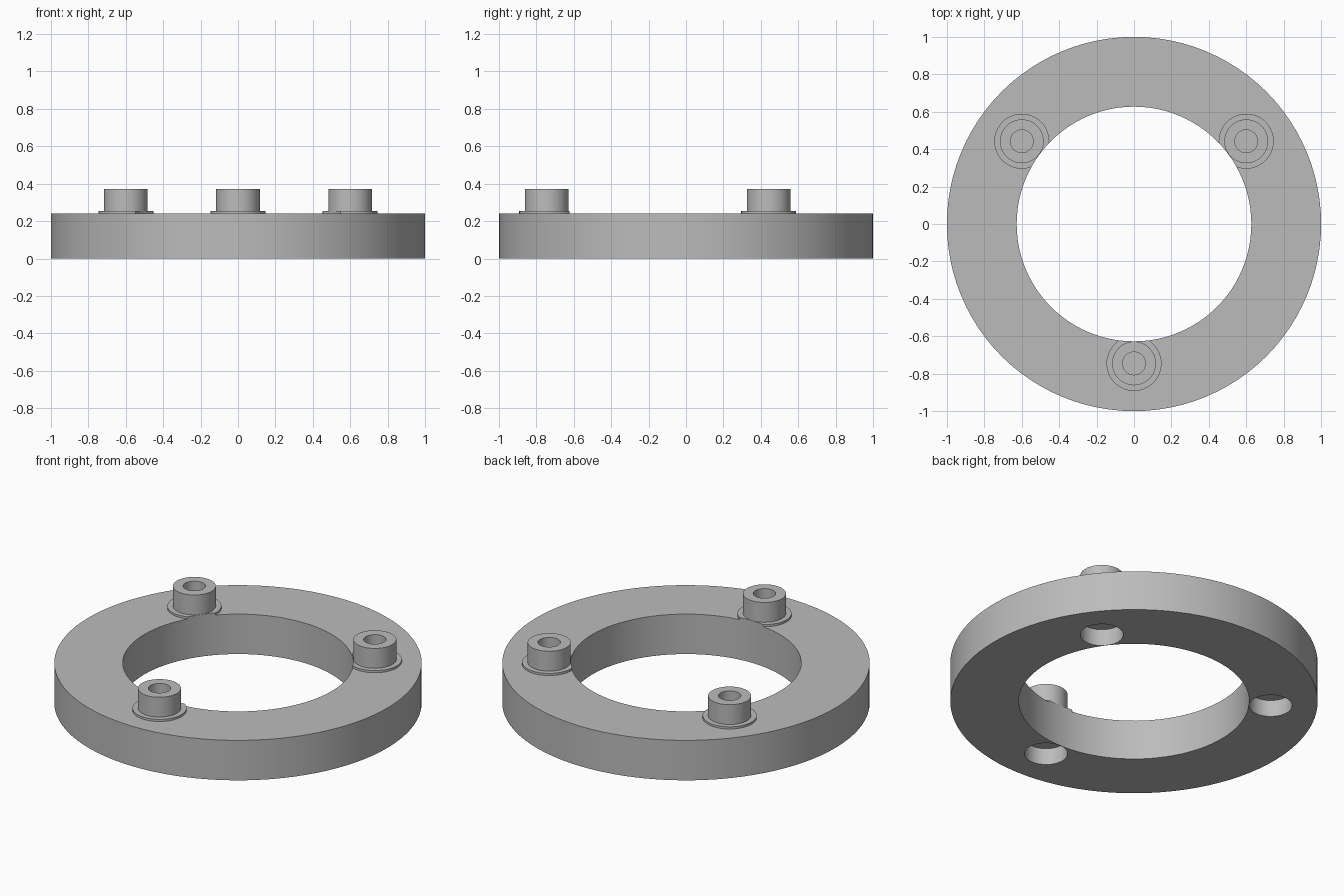
import bpy, bmesh, math

cube = bpy.data.objects.get("Cube")
if cube:
    bpy.data.objects.remove(cube, do_unlink=True)

grey = bpy.data.materials.new("plain grey")
grey.use_nodes = True
COLOUR = (0.5, 0.5, 0.5, 1)
grey.diffuse_color = COLOUR
grey.node_tree.nodes["Principled BSDF"].inputs["Base Color"].default_value = COLOUR

RING_TOP, INNER, BOLT_R = 0.24, 0.627, 0.745
BOLTS = [math.radians(a) for a in (-90, 36.4, 143.6)]


def lathe(name, profile, steps, location=(0, 0, 0)):
    """Spin a closed (radius, height) profile around z."""
    bm = bmesh.new()
    verts = [bm.verts.new((r, 0, z)) for r, z in profile]
    edges = [bm.edges.new((a, b)) for a, b in zip(verts, verts[1:] + verts[:1])]
    bmesh.ops.spin(bm, geom=verts + edges, cent=(0, 0, 0), axis=(0, 0, 1),
                   angle=math.tau, steps=steps, use_duplicate=False)
    bmesh.ops.remove_doubles(bm, verts=bm.verts, dist=1e-5)
    # drop the edges lying on the axis
    loose = [e for e in bm.edges if not e.link_faces]
    bmesh.ops.delete(bm, geom=loose, context="EDGES")
    bmesh.ops.recalc_face_normals(bm, faces=bm.faces)
    mesh = bpy.data.meshes.new(name)
    bm.to_mesh(mesh)
    bm.free()
    obj = bpy.data.objects.new(name, mesh)
    obj.location = location
    bpy.context.collection.objects.link(obj)
    mesh.materials.append(grey)
    return obj


def activate(obj):
    bpy.ops.object.select_all(action="DESELECT")
    obj.select_set(True)
    bpy.context.view_layer.objects.active = obj


def cut(obj, cutter):
    """Subtract a cutter and throw it away."""
    mod = obj.modifiers.new("cut", "BOOLEAN")
    mod.operation, mod.solver, mod.object = "DIFFERENCE", "EXACT", cutter
    activate(obj)
    bpy.ops.object.modifier_apply(modifier=mod.name)
    bpy.data.objects.remove(cutter, do_unlink=True)


def rod(name, radius, low, high, steps, location=(0, 0, 0)):
    return lathe(name, [(0, low), (radius, low), (radius, high), (0, high)],
                 steps, location)


# Flat ring
ring = lathe("ring", [(INNER, 0), (1, 0), (1, RING_TOP), (INNER, RING_TOP)], 96)
parts = [ring]

for i, angle in enumerate(BOLTS):
    spot = (BOLT_R * math.cos(angle), BOLT_R * math.sin(angle), 0)
    # Blind recess in the underside
    cut(ring, rod("recess_cutter", 0.117, -0.1, 0.1, 48, spot))
    # Bolt head with a round socket, standing on a thin washer
    head = lathe(f"bolt_head_{i + 1}", [
        (0, RING_TOP), (0.147, RING_TOP), (0.147, 0.253), (0.117, 0.253),
        (0.117, 0.372), (0.061, 0.372), (0.061, 0.26), (0, 0.26)], 48, spot)
    # Washer trimmed flush with the ring opening
    cut(head, rod("opening_cutter", INNER, 0, 1, 96))
    parts.append(head)

for part in parts:
    activate(part)
    bpy.ops.object.shade_smooth_by_angle(angle=math.radians(30))
